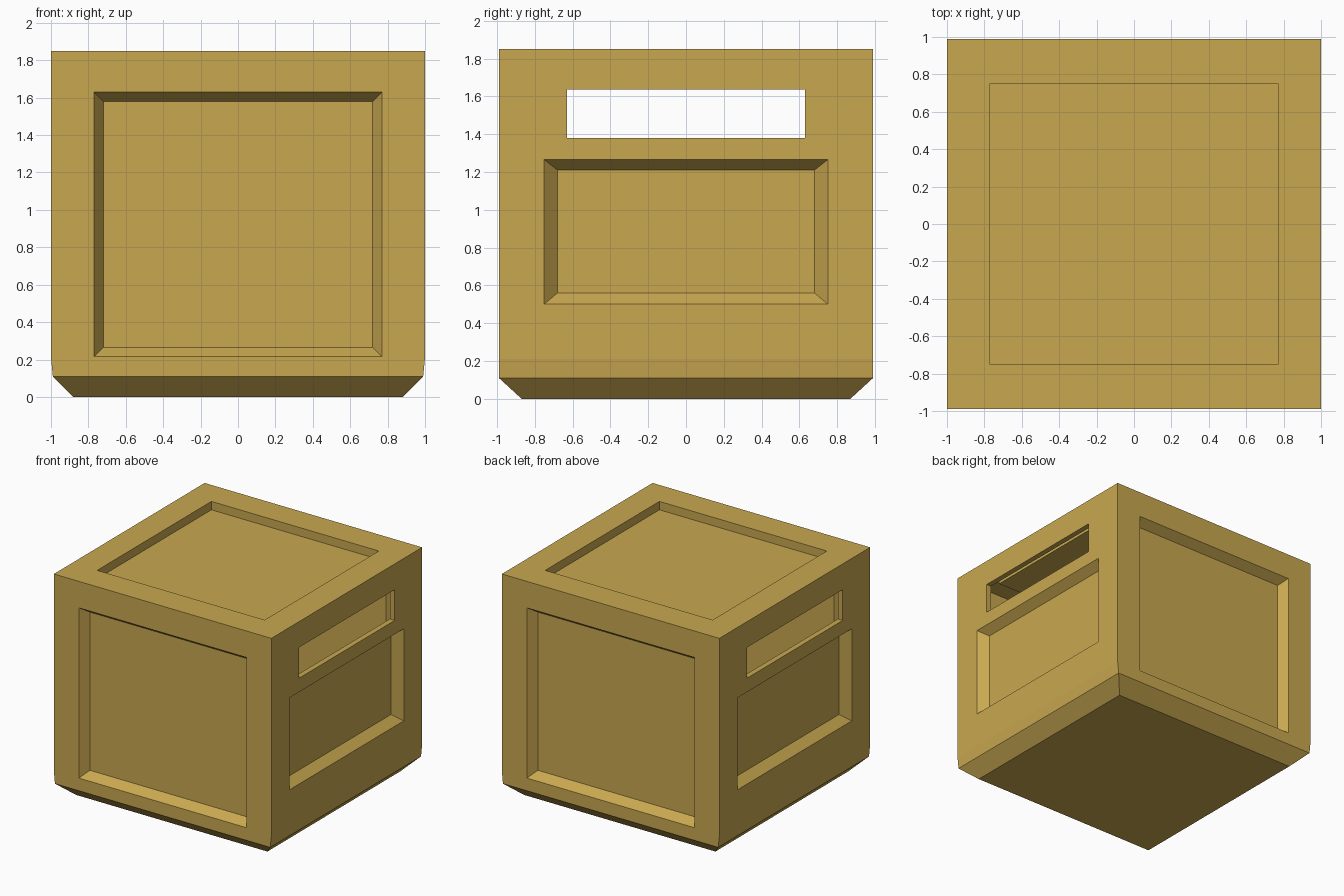
import bpy, bmesh
from mathutils import Vector

if "Cube" in bpy.data.objects:
    bpy.data.objects.remove(bpy.data.objects["Cube"])

X, Y, H = 1.0, 0.99, 1.85      # half sizes and height
BAND, SPLIT = 0.21, 1.32       # top of the base band, split between slot and side panel
DEPTH, LIP = 0.07, 0.045       # panel recess depth, handle lip depth

bm = bmesh.new()


def rect(u0, u1, v0, v1):
    return [(u0, v0), (u1, v0), (u1, v1), (u0, v1)]


def bridge(a, b):
    for i in range(4):
        j = (i + 1) % 4
        bm.faces.new((a[i], a[j], b[j], b[i]))


def framed(place, outer, hole, inner, depth, floor=True):
    """Flat frame around an opening whose walls run inward, with optional floor."""
    loops = [[bm.verts.new(place(u, v, d)) for u, v in r]
             for r, d in ((outer, 0), (hole, 0), (inner, depth))]
    bridge(loops[0], loops[1])
    bridge(loops[1], loops[2])
    if floor:
        bm.faces.new(loops[2])


for s in (-1, 1):
    # front and back panels
    def end(u, v, d):
        return Vector((u, s * (Y - d), v))
    framed(end, rect(-X, X, BAND, H), rect(-0.77, 0.77, 0.215, 1.63),
           rect(-0.72, 0.72, 0.265, 1.58), DEPTH + 0.003)

    # side panels with an open handle slot above
    def side(u, v, d):
        return Vector((s * (X - d), u, v))
    framed(side, rect(-Y, Y, BAND, SPLIT), rect(-0.75, 0.75, 0.50, 1.265),
           rect(-0.68, 0.68, 0.56, 1.21), DEPTH)
    slot = rect(-0.63, 0.63, 1.38, 1.635)
    framed(side, rect(-Y, Y, SPLIT, H), slot, slot, LIP, floor=False)

# sunken lid
lid = rect(-0.77, 0.77, -0.75, 0.75)
framed(lambda u, v, d: Vector((u, v, H - d)), rect(-X, X, -Y, Y), lid, lid, DEPTH)

# tapered base band and underside
rings = [[bm.verts.new((u, v, z)) for u, v in rect(-x, x, -y, y)]
         for x, y, z in ((0.88, 0.87, 0), (0.99, Y, 0.11), (X, Y, BAND))]
bridge(rings[0], rings[1])
bridge(rings[1], rings[2])
bm.faces.new(rings[0])

bmesh.ops.remove_doubles(bm, verts=bm.verts[:], dist=0.0005)
bmesh.ops.recalc_face_normals(bm, faces=bm.faces[:])

mesh = bpy.data.meshes.new("crate_body")
bm.to_mesh(mesh)
bm.free()
crate = bpy.data.objects.new("crate_body", mesh)
bpy.context.collection.objects.link(crate)

mat = bpy.data.materials.new("ochre")
mat.diffuse_color = (0.58, 0.39, 0.08, 1)
mat.use_nodes = True
mat.node_tree.nodes["Principled BSDF"].inputs["Base Color"].default_value = mat.diffuse_color
mesh.materials.append(mat)
